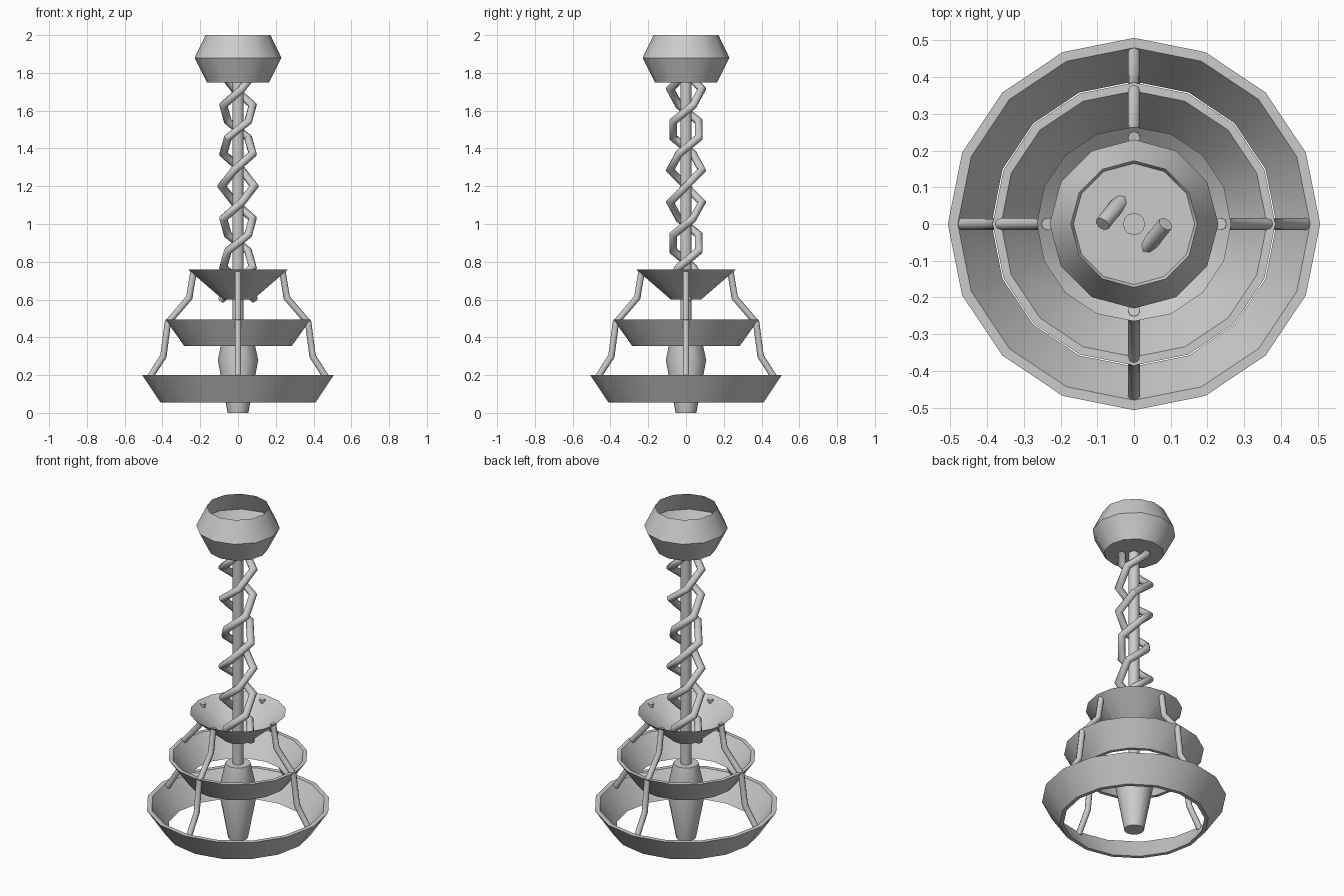
import bpy, bmesh
from math import cos, sin, pi
from mathutils import Vector

if "Cube" in bpy.data.objects:
    bpy.data.objects.remove(bpy.data.objects["Cube"])


def finish(name, bm, angle=0.6):
    bmesh.ops.recalc_face_normals(bm, faces=bm.faces)
    mesh = bpy.data.meshes.new(name)
    bm.to_mesh(mesh)
    bm.free()
    ob = bpy.data.objects.new(name, mesh)
    bpy.context.collection.objects.link(ob)
    bpy.ops.object.select_all(action='DESELECT')
    ob.select_set(True)
    bpy.context.view_layer.objects.active = ob
    bpy.ops.object.shade_smooth_by_angle(angle=angle)
    return ob


def lathe(name, profile, sides, loop=False, bottom=False, top=False):
    """Spin (radius, z) points round z; optionally close the profile or cap its ends."""
    bm = bmesh.new()
    rings = [[bm.verts.new((r * cos(2 * pi * i / sides), r * sin(2 * pi * i / sides), z))
              for i in range(sides)] for r, z in profile]
    pairs = list(zip(rings, rings[1:])) + ([(rings[-1], rings[0])] if loop else [])
    for a, b in pairs:
        for i in range(sides):
            j = (i + 1) % sides
            bm.faces.new((a[i], a[j], b[j], b[i]))
    if bottom:
        bm.faces.new(rings[0][::-1])
    if top:
        bm.faces.new(rings[-1])
    return finish(name, bm)


def tube(name, points, radius, sides=8):
    """Sweep a round section along a polyline with mitred corners."""
    pts = [Vector(p) for p in points]
    bm = bmesh.new()
    d = (pts[1] - pts[0]).normalized()
    u = d.orthogonal().normalized()
    v = d.cross(u)
    ring = [pts[0] + radius * (cos(2 * pi * i / sides) * u + sin(2 * pi * i / sides) * v)
            for i in range(sides)]
    rings = [[bm.verts.new(c) for c in ring]]
    for k in range(1, len(pts)):
        d = (pts[k] - pts[k - 1]).normalized()
        n = d if k == len(pts) - 1 else (d + (pts[k + 1] - pts[k]).normalized()).normalized()
        # slide the section along the segment onto the mitre plane
        ring = [c + d * ((pts[k] - c).dot(n) / d.dot(n)) for c in ring]
        rings.append([bm.verts.new(c) for c in ring])
    for a, b in zip(rings, rings[1:]):
        for i in range(sides):
            j = (i + 1) % sides
            bm.faces.new((a[i], a[j], b[j], b[i]))
    bm.faces.new(rings[0][::-1])
    bm.faces.new(rings[-1])
    return finish(name, bm, 0.9)


# Ceiling cup, open at the top
lathe("ceiling_cup", [(0.165, 1.75), (0.23, 1.88), (0.172, 2.0)], 12, bottom=True)

# Central rod and tapered pendant
lathe("central_rod", [(0.03, 0.42), (0.03, 1.76)], 12, bottom=True, top=True)
lathe("pendant", [(0.055, 0), (0.107, 0.28), (0.07, 0.45)], 12, bottom=True, top=True)

# Two twisted strands, three turns each
STEPS = 14
for s in range(2):
    path = []
    for k in range(STEPS + 1):
        a = s * pi + 6 * pi * k / STEPS
        path.append((0.086 * cos(a), 0.086 * sin(a), 0.6 + 1.2 * k / STEPS))
    tube(f"twisted_strand_{s + 1}", path, 0.021)

# Upper bowl and the two flared rings below it
lathe("upper_bowl", [(0.08, 0.6), (0.265, 0.76)], 16, bottom=True)
lathe("middle_ring", [(0.285, 0.355), (0.385, 0.495), (0.362, 0.495), (0.265, 0.355)], 16, loop=True)
lathe("lower_ring", [(0.41, 0.055), (0.507, 0.2), (0.48, 0.2), (0.388, 0.055)], 16, loop=True)

# Bent arms linking the tiers on four sides
arms = {"upper_arm": [(0.235, 0.75), (0.258, 0.61), (0.365, 0.485)],
        "lower_arm": [(0.37, 0.49), (0.395, 0.30), (0.472, 0.18)]}
for name, prof in arms.items():
    for q in range(4):
        a = q * pi / 2
        tube(f"{name}_{q + 1}", [(r * cos(a), r * sin(a), z) for r, z in prof], 0.017)
